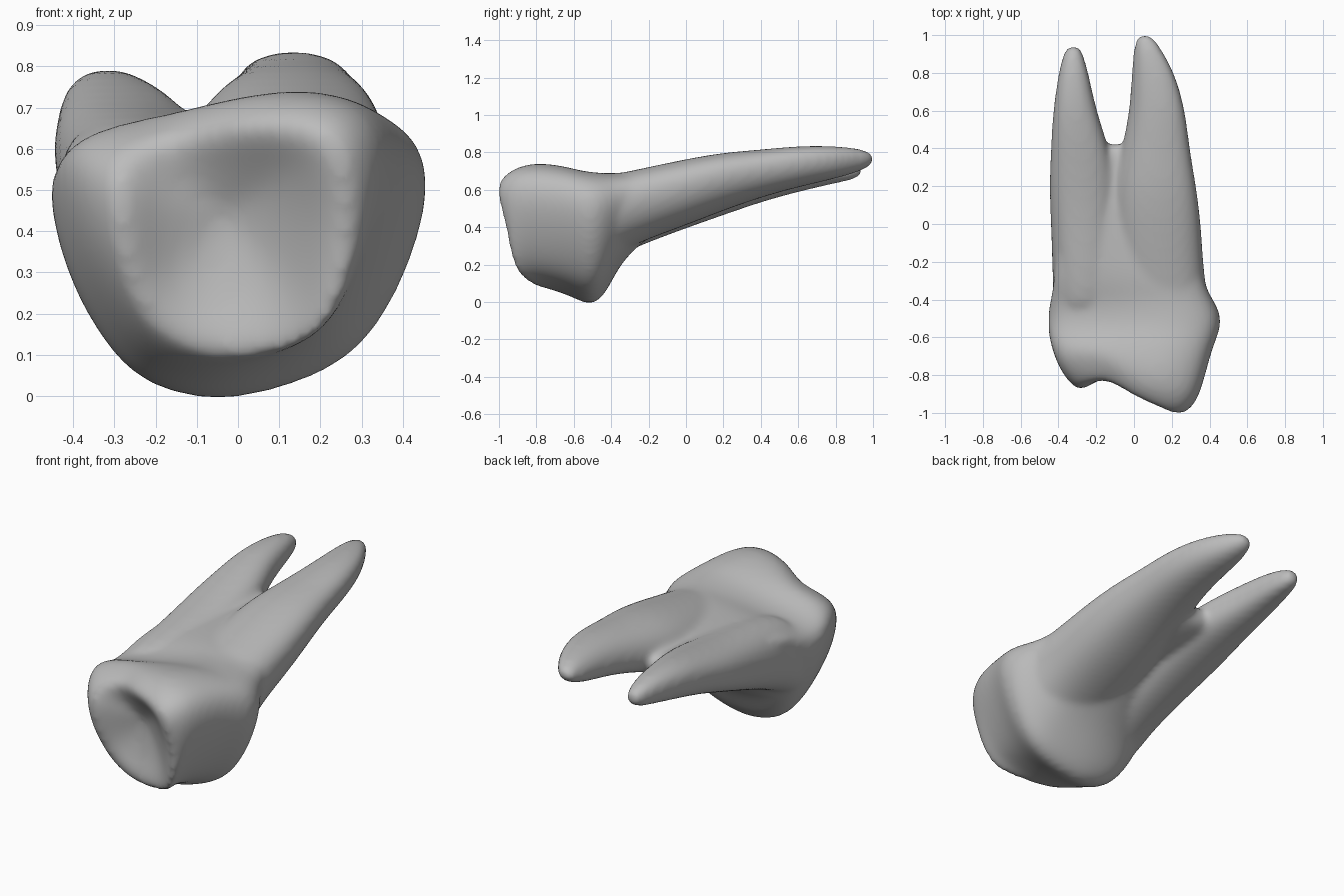
import bpy, bmesh, math

old = bpy.data.objects.get("Cube")
if old:
    bpy.data.objects.remove(old, do_unlink=True)

mat = bpy.data.materials.new("grey enamel")
mat.use_nodes = True
grey = (0.5, 0.5, 0.5, 1)
mat.diffuse_color = grey
mat.node_tree.nodes["Principled BSDF"].inputs["Base Color"].default_value = grey

bm = bmesh.new()


def skin(rings):
    """Closed tube through rings of points, capped at both ends."""
    loops = [[bm.verts.new(p) for p in ring] for ring in rings]
    n = len(loops[0])
    for a, b in zip(loops, loops[1:]):
        for i in range(n):
            j = (i + 1) % n
            bm.faces.new((a[i], a[j], b[j], b[i]))
    bm.faces.new(loops[0])
    bm.faces.new(loops[-1][::-1])


def squarish(t):
    return math.copysign(abs(t) ** .86, t)


# unit cross-sections: u from -1 to 1, v from 0 to 1
HEART = [(-1, .70), (-.9, .42), (-.68, .17), (-.47, .05), (-.15, 0), (.15, .03),
         (.45, .1), (.67, .2), (.87, .42), (1, .7), (.95, .87), (.78, .96),
         (.45, 1), (.05, .97), (-.35, .91), (-.72, .87), (-.95, .81)]
OVAL = [(squarish(math.cos(math.pi * i / 8)), .5 - .5 * squarish(math.sin(math.pi * i / 8)))
        for i in range(16)]
# raised edge of the chewing surface, in x and z
RIM = [(-.31, .50), (-.30, .38), (-.27, .26), (-.22, .17), (-.12, .10), (0, .08),
       (.11, .09), (.20, .12), (.26, .21), (.285, .40), (.285, .55), (.24, .65),
       (.12, .68), (-.02, .67), (-.14, .65), (-.24, .63), (-.30, .58)]
# forward bulges of the chewing surface: x, z, radius x, radius z, height
CUSPS = [(.22, .56, .10, .20, .05), (.23, .20, .13, .17, .055), (-.30, .40, .12, .15, .02)]


def section(shape, x0, x1, z0, z1, lean=0, grow=1.02):
    cx, rx, cz, rz = (x0 + x1) / 2, (x1 - x0) / 2, (z0 + z1) / 2, (z1 - z0) / 2
    return [(cx + (u + lean * (2 * v - 1)) * rx * grow,
             cz + (2 * v - 1) * rz * grow) for u, v in shape]


def bite(x, z):
    """Depth of the slanted chewing surface, with cusps and an upper groove."""
    y = -.975 - .14 * (x - .22) - .25 * (z - .57) + 3 * max(0, z - .58) ** 2
    y += 3 * max(0, z - .45) ** 2 * min(1, max(0, -x / .25))
    y += .05 * math.exp(-((x + .11) / .1) ** 2) * min(1, max(0, (z - .45) / .2))
    return y - sum(h * math.exp(-((x - cx) / rx) ** 2 - ((z - cz) / rz) ** 2)
                   for cx, cz, rx, rz, h in CUSPS)


# crown: basin rings from the pit out to the rim, then back past the neck
rings = []
PIT = (-.03, .44)
for scale, depth in ((.06, .125), (.3, .10), (.58, .065), (.82, .02), (1, 0)):
    ring = []
    for x, z in RIM:
        px, pz = PIT[0] + (x - PIT[0]) * scale, PIT[1] + (z - PIT[1]) * scale
        ring.append((px, bite(px, pz) + depth, pz))
    rings.append(ring)
ring = section(HEART, -.395, .35, .07, .75)
rings.append([(x, bite(x, z) + .07, z) for x, z in ring])
# y, share of the bite slant, x range, z range
CROWN = [(-.67, .25, -.44, .405, .04, .735),
         (-.57, 0, -.455, .455, .005, .705),
         (-.50, 0, -.455, .465, -.02, .695),
         (-.43, 0, -.45, .44, .04, .69),
         (-.37, 0, -.435, .40, .17, .69),
         (-.28, 0, -.425, .365, .285, .70),
         (-.12, 0, -.405, .335, .40, .70),
         (.08, 0, -.37, .28, .48, .70),
         (.28, 0, -.30, .18, .54, .69)]
for y, w, *box in CROWN:
    rings.append([(x, y + w * (bite(x, z) + .92), z) for x, z in section(HEART, *box)])
skin(rings)

# two roots and the web at their fork: y, x range, z range
LEFT_ROOT = [(-.50, -.42, -.10, .16, .61), (-.40, -.43, -.07, .225, .645),
             (-.28, -.43, -.06, .29, .67),
             (0, -.44, -.08, .395, .70), (.2, -.45, -.09, .465, .73),
             (.4, -.44, -.13, .535, .765), (.6, -.43, -.20, .59, .795),
             (.8, -.40, -.24, .635, .79), (.9, -.375, -.27, .655, .765),
             (.945, -.35, -.29, .68, .74)]
RIGHT_ROOT = [(-.50, -.08, .40, .17, .65), (-.40, -.10, .39, .235, .68),
              (-.28, -.12, .365, .31, .705),
              (0, -.13, .35, .41, .765), (.2, -.11, .325, .49, .80),
              (.4, -.06, .29, .56, .815), (.6, -.02, .27, .615, .836),
              (.8, -.01, .215, .66, .835), (.94, .0, .135, .70, .82),
              (1.005, .02, .09, .74, .79)]
WEB = [(-.10, -.30, .20, .43, .685), (.3, -.30, .12, .53, .69),
       (.43, -.25, .04, .57, .68)]
for rows, lean in ((LEFT_ROOT, 0), (RIGHT_ROOT, .18), (WEB, 0)):
    skin([[(x, y, z) for x, z in section(OVAL, *box, lean)] for y, *box in rows])

bmesh.ops.recalc_face_normals(bm, faces=bm.faces)
mesh = bpy.data.meshes.new("molar")
bm.to_mesh(mesh)
bm.free()
mesh.materials.append(mat)
tooth = bpy.data.objects.new("molar_tooth", mesh)
bpy.context.collection.objects.link(tooth)

# round the shells, fuse them and soften the joins
sub = tooth.modifiers.new("round", "SUBSURF")
sub.levels = sub.render_levels = 2
fuse = tooth.modifiers.new("fuse", "REMESH")
fuse.mode = "VOXEL"
fuse.voxel_size = .016
fuse.use_smooth_shade = True
soft = tooth.modifiers.new("soften", "SMOOTH")
soft.factor = .5
soft.iterations = 12
